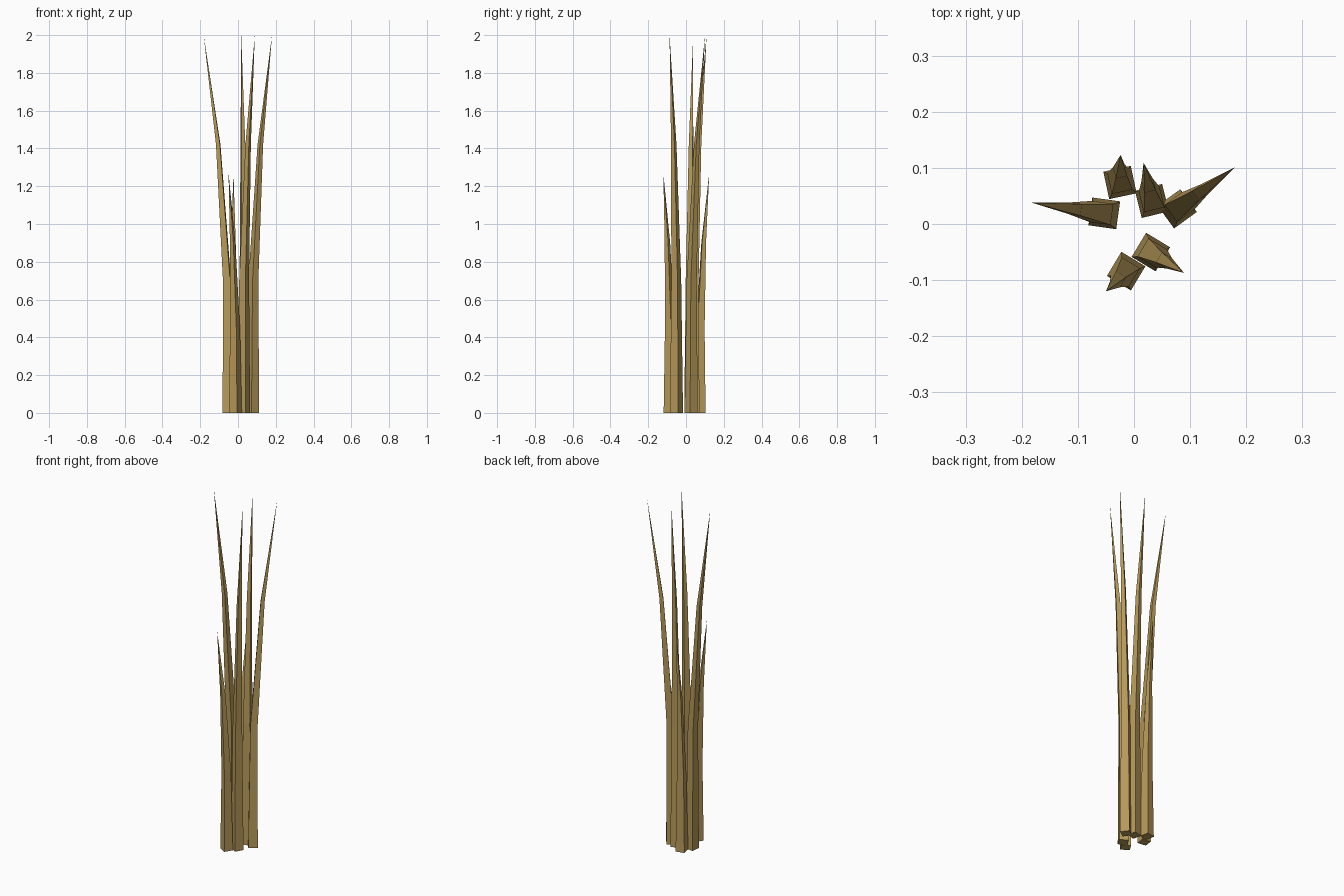
import bpy, bmesh, math

if "Cube" in bpy.data.objects:
    bpy.data.objects.remove(bpy.data.objects["Cube"])

straw = bpy.data.materials.new("dry straw")
straw.diffuse_color = (0.47, 0.32, 0.10, 1)
straw.use_nodes = True
straw.node_tree.nodes["Principled BSDF"].inputs["Base Color"].default_value = straw.diffuse_color

# Ring profile shared by all blades: (height fraction, bend fraction, side length)
RINGS = [(0.0, 0.0, 0.05), (0.35, 0.04, 0.038), (0.71, 0.4, 0.021)]


def blade(name, base, tip, height, turn):
    """Square tapering stalk that bends outward to a pointed tip."""
    bm = bmesh.new()
    dx, dy = tip[0] - base[0], tip[1] - base[1]
    rings = []
    for f, bend, side in RINGS:
        r = side / math.sqrt(2)
        cx, cy = base[0] + dx * bend, base[1] + dy * bend
        rings.append([bm.verts.new((cx + r * math.cos(math.radians(turn + 45 + 90 * k)),
                                    cy + r * math.sin(math.radians(turn + 45 + 90 * k)),
                                    f * height)) for k in range(4)])
    top = bm.verts.new((tip[0], tip[1], height))
    bm.faces.new(rings[0][::-1])
    for a, b in zip(rings, rings[1:]):
        for k in range(4):
            n = (k + 1) % 4
            bm.faces.new((a[k], a[n], b[n], b[k]))
    for k in range(4):
        bm.faces.new((rings[-1][k], rings[-1][(k + 1) % 4], top))
    mesh = bpy.data.meshes.new(name)
    bm.to_mesh(mesh)
    bm.free()
    mesh.materials.append(straw)
    bpy.context.collection.objects.link(bpy.data.objects.new(name, mesh))


# Four tall blades and two short ones in a loose ring
blade("tall_blade_left", (-0.053, 0.019), (-0.182, 0.038), 2.0, -8)
blade("tall_blade_back", (0.032, 0.041), (0.017, 0.109), 2.0, 14)
blade("tall_blade_right", (0.077, 0.027), (0.18, 0.101), 2.0, 36)
blade("tall_blade_front", (0.03, -0.05), (0.089, -0.087), 2.0, -31)
blade("short_blade_back", (-0.025, 0.074), (-0.024, 0.123), 1.27, 12)
blade("short_blade_front", (-0.014, -0.084), (-0.05, -0.12), 1.27, -31)
